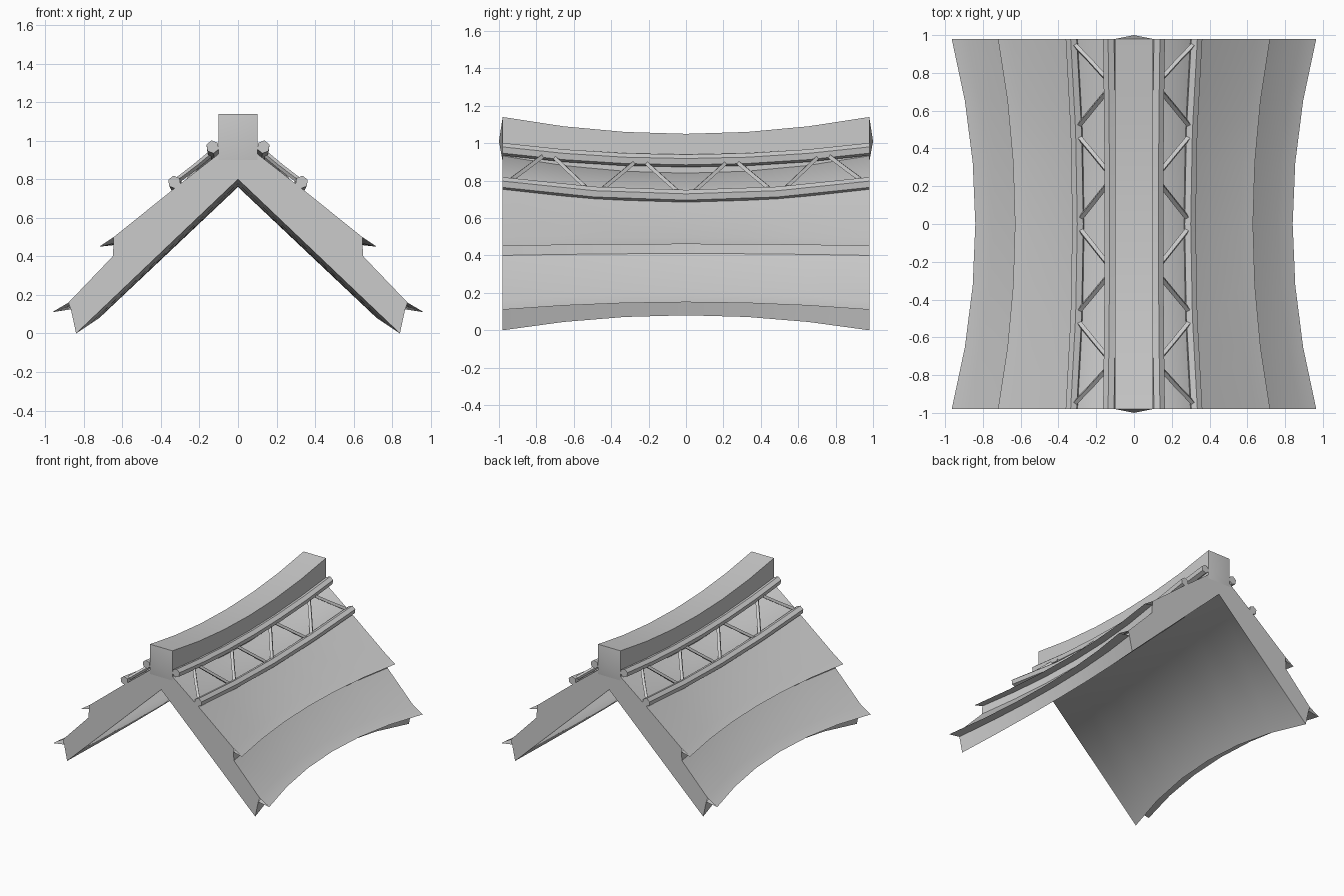
import bpy, bmesh, math

if "Cube" in bpy.data.objects:
    bpy.data.objects.remove(bpy.data.objects["Cube"], do_unlink=True)

GREY = (0.6, 0.6, 0.6, 1)
stone = bpy.data.materials.new("plain_grey")
stone.use_nodes = True
stone.diffuse_color = GREY
stone.node_tree.nodes["Principled BSDF"].inputs["Base Color"].default_value = GREY

END = 0.98


def sag(point, y):
    """Position of an end point (x, z, mid dx, mid dz) at station y."""
    x, z, dx, dz = point
    k = 1 - (y / END) ** 2
    return x + dx * k, z + dz * k


def stations(count):
    return [END * (2 * i / count - 1) for i in range(count + 1)]


def loft(name, ys, rings, closed=True, cap=None, tip=None, mirror=True):
    """Skin (x, z) rings along y; cap lists the ring indices of the end faces."""
    bm = bmesh.new()
    rows = [[bm.verts.new((x, y, z)) for x, z in ring] for y, ring in zip(ys, rings)]
    n = len(rows[0])
    for a, b in zip(rows, rows[1:]):
        for i in range(n if closed else n - 1):
            j = (i + 1) % n
            bm.faces.new((a[i], a[j], b[j], b[i]))
    for row, sign in ((rows[0], -1), (rows[-1], 1)):
        if tip:
            apex = bm.verts.new((tip[0], sign * tip[1], tip[2]))
            for i in range(n):
                bm.faces.new((row[i], row[(i + 1) % n], apex))
        else:
            bm.faces.new([row[i] for i in (cap or range(n))])
    bmesh.ops.recalc_face_normals(bm, faces=bm.faces)
    mesh = bpy.data.meshes.new(name)
    bm.to_mesh(mesh)
    bm.free()
    mesh.materials.append(stone)
    obj = bpy.data.objects.new(name, mesh)
    bpy.context.collection.objects.link(obj)
    if mirror:
        obj.modifiers.new("Mirror", "MIRROR").merge_threshold = 0.0005
    bpy.ops.object.select_all(action="DESELECT")
    obj.select_set(True)
    bpy.context.view_layer.objects.active = obj
    bpy.ops.object.shade_smooth_by_angle(angle=math.radians(20))
    return obj


# Roof half: two tiers, each with a thin flared lip left out of the end face
roof = [
    (0.0, 1.01, 0, -0.09),
    (0.34, 0.745, -0.035, -0.07),
    (0.645, 0.50, -0.085, -0.005),
    (0.72, 0.45, -0.09, 0.01),
    (0.645, 0.47, -0.09, 0.0),
    (0.65, 0.40, -0.09, 0.01),
    (0.88, 0.16, -0.12, 0.04),
    (0.965, 0.11, -0.125, 0.04),
    (0.867, 0.125, -0.12, 0.05),
    (0.84, 0.0, -0.12, 0.08),
    (0.0, 0.80, 0, -0.04),
]
ys = stations(6)
loft("tiered_roof", ys, [[sag(p, y) for p in roof] for y in ys],
     closed=False, cap=[i for i in range(len(roof)) if i not in (3, 7)])

# Ridge beam with shallow pyramid ends
beam = [(sx * 0.1, z, 0, -0.09) for sx, z in ((-1, 0.9), (1, 0.9), (1, 1.14), (-1, 1.14))]
loft("ridge_beam", ys, [[sag(p, y) for p in beam] for y in ys],
     tip=(0, 1.0, 1.01), mirror=False)

# Hexagonal rails along each slope
upper = (0.132, 0.968, -0.008, -0.062)
lower = (0.33, 0.785, -0.035, -0.068)
for name, path, count in (("upper_rail", upper, 6), ("lower_rail", lower, 4)):
    rail_ys = stations(count)
    rings = []
    for y in rail_ys:
        x, z = sag(path, y)
        rings.append([(x + 0.034 * math.cos(a), z + 0.034 * math.sin(a))
                      for a in (math.tau * (i + 0.35) / 6 for i in range(6))])
    loft(name, rail_ys, rings)

# Zigzag braces between the rails
along, out = (0.77, -0.63), (0.63, 0.77)
for i in range(8):
    y0, y1 = (END * (k / 4 - 1) for k in (i, i + 1))
    brace_ys = [y0 + 0.015, (y0 + y1) / 2, y1 - 0.015]
    rings = []
    for y, t in zip(brace_ys, (0, 0.5, 1)):
        t = t if i % 2 == 0 else 1 - t
        (xl, zl), (xu, zu) = sag(lower, y), sag(upper, y)
        x, z = xl + (xu - xl) * t, zl + (zu - zl) * t
        rings.append([(x + along[0] * a + out[0] * b, z + along[1] * a + out[1] * b)
                      for a, b in ((-0.022, 0), (0, 0.016), (0.022, 0), (0, -0.016))])
    loft(f"brace_{i + 1}", brace_ys, rings)
